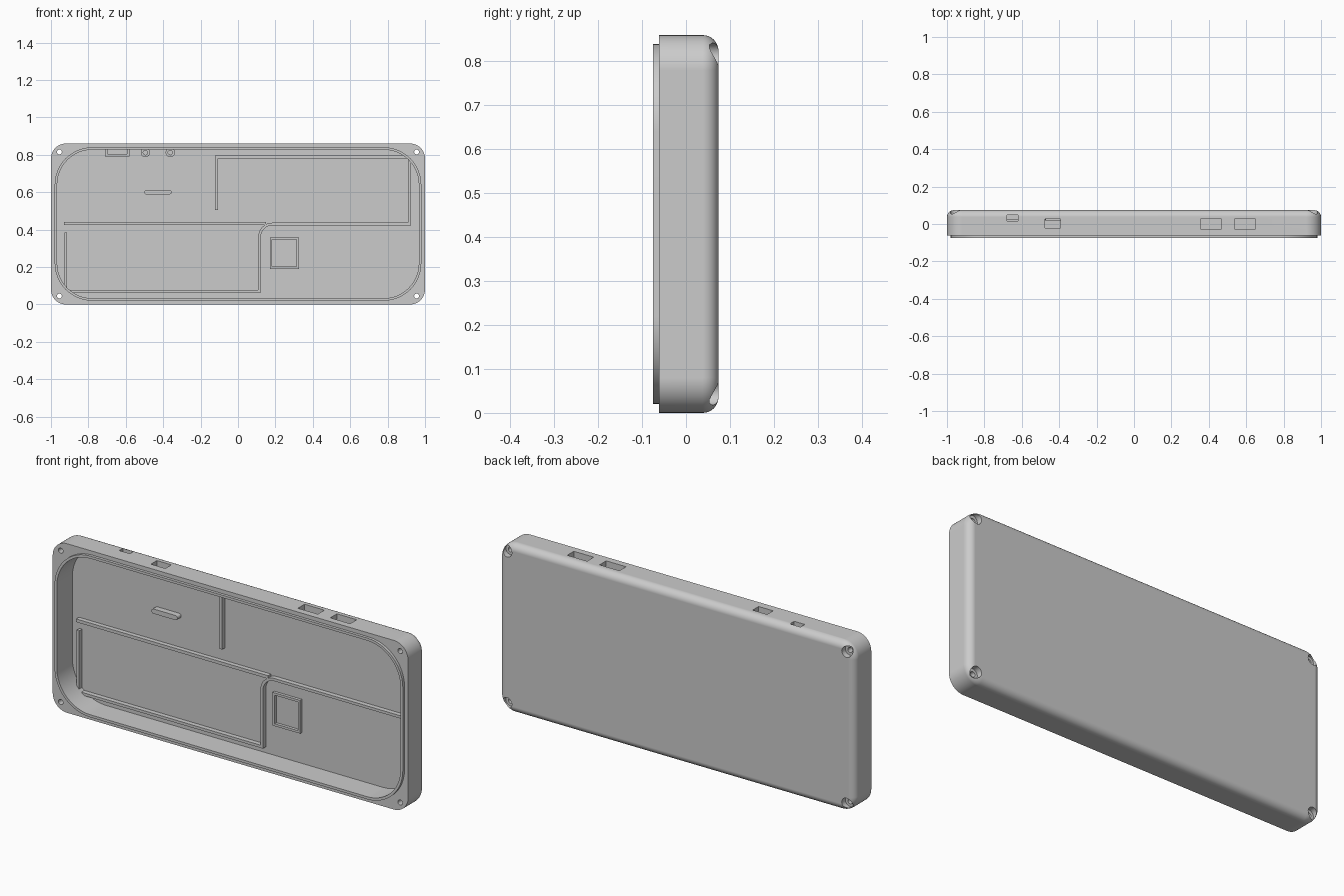
import bpy, bmesh, math
from mathutils import Vector

cube = bpy.data.objects.get("Cube")
if cube:
    bpy.data.objects.remove(cube, do_unlink=True)

grey = bpy.data.materials.new("light grey plastic")
grey.use_nodes = True
colour = (0.6, 0.6, 0.6, 1)
grey.diffuse_color = colour
grey.node_tree.nodes["Principled BSDF"].inputs["Base Color"].default_value = colour

FLOOR, ROOT = 0.05, 0.056     # cavity floor, and depth to which details are sunk
MID = 0.43                    # middle height of the case


def finish(name, bm):
    bmesh.ops.remove_doubles(bm, verts=bm.verts, dist=1e-5)
    bmesh.ops.recalc_face_normals(bm, faces=bm.faces)
    mesh = bpy.data.meshes.new(name)
    bm.to_mesh(mesh)
    bm.free()
    mesh.materials.append(grey)
    ob = bpy.data.objects.new(name, mesh)
    bpy.context.collection.objects.link(ob)
    return ob


def rounded_rect(hx, hz, r, n):
    """Outline of a rectangle with round corners, about the origin."""
    pts = []
    for k, (sx, sz) in enumerate(((1, 1), (-1, 1), (-1, -1), (1, -1))):
        for i in range(n + 1):
            a = math.pi / 2 * (k + i / n)
            pts.append((sx * (hx - r) + r * math.cos(a), sz * (hz - r) + r * math.sin(a)))
    return pts


def loft(name, cx, cz, rings, n=12):
    """Skin a row of rounded rectangles (half width, half height, radius, y)."""
    bm = bmesh.new()
    loops = [[bm.verts.new((cx + x, y, cz + z)) for x, z in rounded_rect(hx, hz, r, n)]
             for hx, hz, r, y in rings]
    for a, b in zip(loops, loops[1:]):
        for i in range(len(a)):
            j = (i + 1) % len(a)
            bm.faces.new((a[i], a[j], b[j], b[i]))
    bm.faces.new(loops[0])
    bm.faces.new(loops[-1])
    return finish(name, bm)


def rib(name, path, width, top, closed=False):
    """Upright wall of constant width along a path of (x, z) points."""
    pts = [Vector(p) for p in path]
    count = len(pts)
    bm = bmesh.new()
    sections = []
    for i, p in enumerate(pts):
        before = (p - pts[i - 1]).normalized() if i or closed else None
        after = (pts[(i + 1) % count] - p).normalized() if i < count - 1 or closed else None
        before, after = before or after, after or before
        side = Vector((-before.y - after.y, before.x + after.x)).normalized()
        side *= width / 2 / side.dot(Vector((-after.y, after.x)))
        corners = ((p + side, ROOT), (p + side, top), (p - side, top), (p - side, ROOT))
        sections.append([bm.verts.new((q.x, y, q.y)) for q, y in corners])
    pairs = list(zip(sections, sections[1:]))
    if closed:
        pairs.append((sections[-1], sections[0]))
    else:
        bm.faces.new(sections[0])
        bm.faces.new(sections[-1])
    for a, b in pairs:
        for i in range(4):
            j = (i + 1) % 4
            bm.faces.new((a[i], a[j], b[j], b[i]))
    return finish(name, bm)


def smooth(ob):
    bpy.ops.object.select_all(action='DESELECT')
    ob.select_set(True)
    bpy.context.view_layer.objects.active = ob
    bpy.ops.object.shade_smooth_by_angle(angle=math.radians(30))


def cut(ob, cutter):
    mod = ob.modifiers.new("cut", 'BOOLEAN')
    mod.object, mod.operation, mod.solver = cutter, 'DIFFERENCE', 'EXACT'
    bpy.context.view_layer.objects.active = ob
    bpy.ops.object.modifier_apply(modifier=mod.name)
    bpy.data.objects.remove(cutter, do_unlink=True)


# Case: cavity, raised lip, front rim, outer wall and rounded back edge
rings = [(0.967, 0.397, 0.187, FLOOR), (0.967, 0.397, 0.187, -0.075),
         (0.98, 0.41, 0.2, -0.075), (0.98, 0.41, 0.2, -0.061), (1, MID, 0.08, -0.061)]
R = 0.036
for i in range(9):
    a = math.pi / 2 * i / 8
    inset = R * (1 - math.cos(a))
    rings.append((1 - inset, MID - inset, 0.08 - inset, 0.074 - R + R * math.sin(a)))
case = loft("case_shell", 0, MID, rings)

# Screw holes, countersunk from the back
for sx in (-1, 1):
    for sz in (-1, 1):
        steps = ((0.013, -0.1), (0.013, 0.045), (0.027, 0.045), (0.027, 0.1))
        cut(case, loft("screw_cutter", sx * 0.955, MID + sz * 0.385,
                       [(r, r, r, y) for r, y in steps], 6))

# Port openings through the top wall
for x, w, y0, y1 in ((-0.65, 0.06, 0.016, 0.048), (-0.434, 0.082, -0.022, 0.026),
                     (0.412, 0.112, -0.027, 0.026), (0.594, 0.112, -0.027, 0.026)):
    cut(case, loft("port_cutter", x, 0.85, [(w / 2, 0.05, 0.001, y) for y in (y0, y1)], 1))
smooth(case)
case.modifiers.new("flat shading", 'WEIGHTED_NORMAL').keep_sharp = True

# Long compartment wall running round both bays, with one curved corner
bend = [(0.185 - 0.07 * math.sin(a), 0.36 + 0.07 * math.cos(a))
        for a in (math.pi / 2 * i / 8 for i in range(9))]
rib("compartment_wall",
    [(-0.115, 0.505), (-0.115, 0.788), (0.917, 0.788), (0.917, 0.43)] + bend
    + [(0.115, 0.07), (-0.92, 0.07), (-0.92, 0.385)], 0.014, 0.026)
rib("middle_wall", [(-0.93, 0.433), (0.15, 0.433)], 0.016, 0.027)

# Small square frame
rib("square_frame", [(0.176, 0.196), (0.319, 0.196), (0.319, 0.353), (0.176, 0.353)],
    0.012, 0.035, closed=True)

# Support bar with round ends
smooth(loft("support_bar", -0.428, 0.6,
            [(0.073, 0.012, 0.012, y) for y in (ROOT, 0.02)], 6))

# Hollow standoffs
for side, x in (("right", -0.495), ("left", -0.362)):
    steps = ((0.012, FLOOR), (0.012, 0.022), (0.025, 0.022), (0.025, ROOT))
    smooth(loft(side + "_standoff", x, 0.812, [(r, r, r, y) for r, y in steps], 6))

# Bracket under the smallest port
rib("port_bracket", [(-0.705, 0.83), (-0.705, 0.797), (-0.587, 0.797), (-0.587, 0.83)],
    0.012, 0.022)
